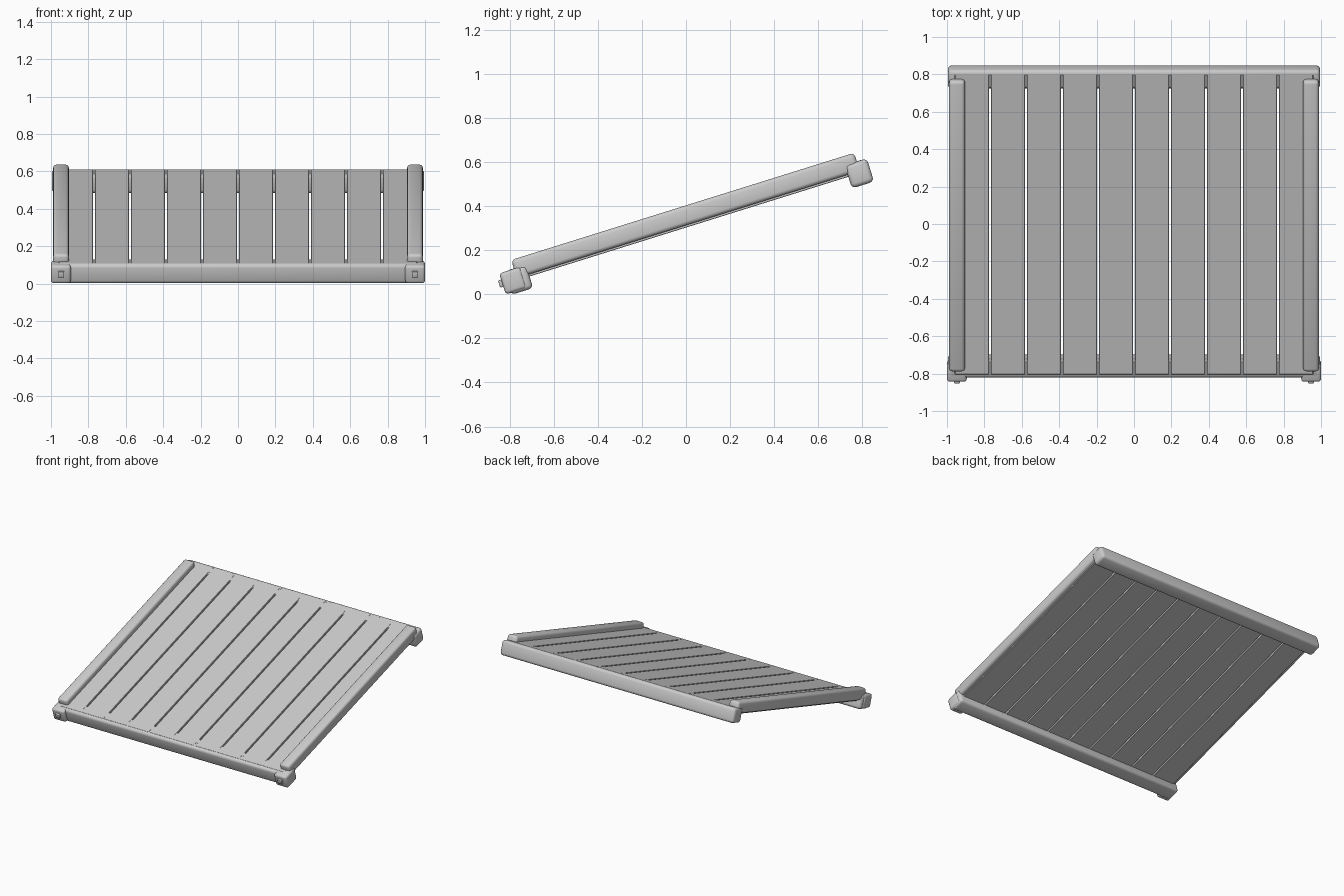
import bpy, math
from mathutils import Matrix, Vector

cube = bpy.data.objects.get("Cube")
if cube:
    bpy.data.objects.remove(cube, do_unlink=True)

grey = bpy.data.materials.new("plain_grey")
grey.use_nodes = True
colour = (0.6, 0.6, 0.6, 1)
grey.diffuse_color = colour
grey.node_tree.nodes["Principled BSDF"].inputs["Base Color"].default_value = colour

# Everything is laid out flat, then tilted up towards the back
TILT = Matrix.Translation((0, 0, 0.35)) @ Matrix.Rotation(math.radians(17.35), 4, 'X')


def box(name, centre, size, bevel, segments=3):
    """Rounded box placed in the tilted frame."""
    bpy.ops.mesh.primitive_cube_add(size=1)
    ob = bpy.context.object
    ob.name = name
    ob.data.transform(Matrix.Diagonal(Vector((*size, 1))))
    ob.matrix_world = TILT @ Matrix.Translation(centre)
    ob.data.materials.append(grey)
    mod = ob.modifiers.new("rounding", 'BEVEL')
    mod.width = bevel
    mod.segments = segments
    bpy.ops.object.modifier_apply(modifier=mod.name)
    bpy.ops.object.shade_smooth_by_angle(angle=math.radians(35))
    return ob


# Slats running up the slope
COUNT, PITCH, GAP = 10, 0.1925, 0.01
for i in range(COUNT):
    x = (i - (COUNT - 1) / 2) * PITCH
    box(f"slat_{i + 1}", (x, 0, -0.017), (PITCH - GAP, 1.68, 0.056), 0.002, 1)

# Cross beams, and strips closing the slat gaps over them
for name, side in (("front", -1), ("back", 1)):
    box(f"{name}_beam", (0, side * 0.81, -0.045), (1.99, 0.105, 0.11), 0.02)
    box(f"{name}_strip", (0, side * 0.803, -0.0175), (1.92, 0.07, 0.056), 0.002, 1)

# Side rails, corner blocks and pegs
for name, side in (("left", 1), ("right", -1)):
    box(f"{name}_rail", (side * 0.946, 0, 0.008), (0.084, 1.63, 0.086), 0.018)
    box(f"{name}_corner_block", (side * 0.947, -0.835, -0.041), (0.106, 0.1, 0.1), 0.015)
    box(f"{name}_peg", (side * 0.946, -0.885, -0.037), (0.034, 0.03, 0.034), 0.004, 2)
